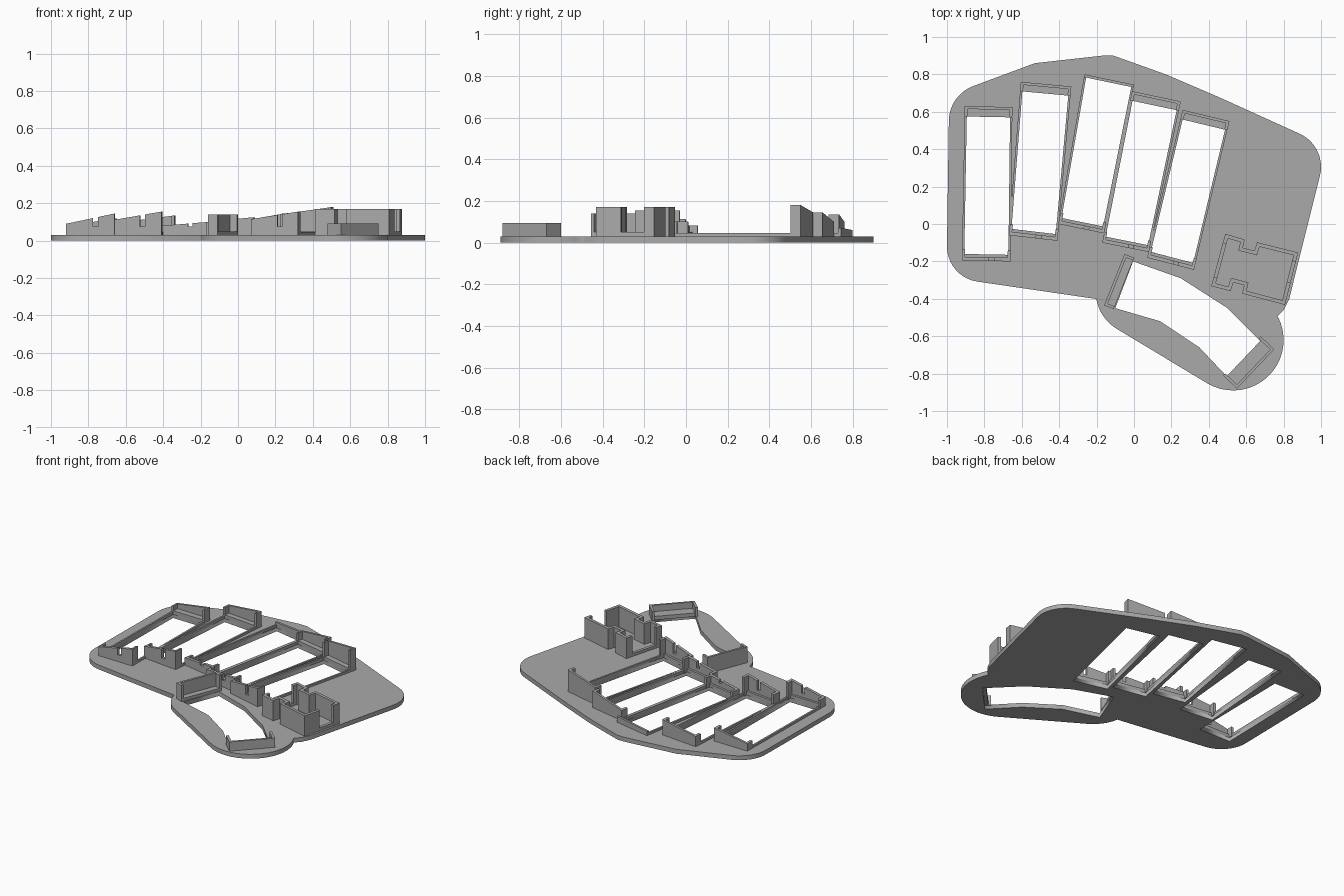
import bpy
import bmesh
from math import cos, sin, radians
from mathutils import Vector

cube = bpy.data.objects.get("Cube")
if cube:
    bpy.data.objects.remove(cube)

grey = bpy.data.materials.new("plain grey")
grey.use_nodes = True
grey.diffuse_color = (.4, .4, .4, 1)
grey.node_tree.nodes["Principled BSDF"].inputs["Base Color"].default_value = (.4, .4, .4, 1)

BASE = .03  # plate thickness


def add_prism(bm, points, bottom, tops):
    """Upright prism whose top corners may have different heights."""
    low = [bm.verts.new((p[0], p[1], bottom)) for p in points]
    high = [bm.verts.new((p[0], p[1], t)) for p, t in zip(points, tops)]
    bm.faces.new(low[::-1])
    bm.faces.new(high)
    count = len(points)
    for i in range(count):
        j = (i + 1) % count
        bm.faces.new((low[i], low[j], high[j], high[i]))


def finish(bm, name):
    bmesh.ops.recalc_face_normals(bm, faces=bm.faces)
    mesh = bpy.data.meshes.new(name)
    bm.to_mesh(mesh)
    bm.free()
    mesh.materials.append(grey)
    obj = bpy.data.objects.new(name, mesh)
    bpy.context.collection.objects.link(obj)


def bracket(name, a, b, side, za, zb, depth, tab, wall=.015, notch=None, ledge=.05):
    """U-shaped holder: wall from a to b, end tabs and a ledge toward side."""
    a, b = Vector(a), Vector(b)
    along = b - a
    unit = along.normalized()
    inward = Vector((-unit.y, unit.x)) * side
    bm = bmesh.new()

    def block(s, t, d0, d1, cap=None):
        p, q = a + along * s, a + along * t
        zp, zq = za + (zb - za) * s, za + (zb - za) * t
        if cap:
            zp = zq = cap
        corners = (p + inward * d0, q + inward * d0, q + inward * d1, p + inward * d1)
        add_prism(bm, corners, BASE - .005, (zp, zq, zq, zp))

    if notch:
        block(0, notch, 0, wall)
        block(notch, notch + .1, 0, wall, .075)
        block(notch + .1, 1, 0, wall)
    else:
        block(0, 1, 0, wall)
    end = .016 / along.length
    block(0, end, wall, tab)
    block(1 - end, 1, wall, tab)
    block(end, 1 - end, wall, depth, ledge)
    finish(bm, name)


def arc(x, y, r, start, stop, steps=10):
    angles = [radians(start + (stop - start) * i / steps) for i in range(steps + 1)]
    return [(x + r * cos(t), y + r * sin(t)) for t in angles]


# Columns: back left, back right, front left, front right corners,
# back wall heights, front wall heights, depth of back ledge
columns = [
    ((-.905, .63), (-.65, .625), (-.92, -.195), (-.66, -.2), (.08, .12), (.09, .145), .055),
    ((-.605, .76), (-.335, .735), (-.67, -.06), (-.41, -.09), (.1, .135), (.11, .155), .05),
    ((-.265, .8), (0, .745), (-.405, 0), (-.16, -.05), (.06, .07), (.08, .1), .014),
    ((-.01, .71), (.25, .655), (-.17, -.1), (.08, -.15), (.1, .145), (.1, .125), .05),
    ((.26, .61), (.51, .55), (.07, -.18), (.32, -.245), (.145, .18), (.115, .155), .05),
]

holes = []
for number, (bl, br, fl, fr, back_z, front_z, depth) in enumerate(columns, 1):
    bracket(f"column_{number}_back_bracket", bl, br, -1, *back_z, depth, depth)
    bracket(f"column_{number}_front_bracket", fl, fr, 1, *front_z, .035, .06, .02, .56)

    # Opening sits inside the brackets and the two side rails
    bl, br, fl, fr = map(Vector, (bl, br, fl, fr))
    left, right = (bl - fl).normalized(), (br - fr).normalized()
    shift = (br - bl).normalized() * .012
    opening = [fl + left * .035 + shift, fr + right * .035 - shift,
               br - right * depth - shift, bl - left * depth + shift]
    holes.append(opening)
    bm = bmesh.new()
    for low, high, out in ((opening[0], opening[3], -shift), (opening[1], opening[2], shift)):
        add_prism(bm, (low, high, high + out, low + out), BASE - .005, [.045] * 4)
    finish(bm, f"column_{number}_side_rails")

# Curved thumb opening
holes.append([(-.1, -.45), (.14, -.52), (.35, -.66), (.51, -.83),
              (.69, -.64), (.5, -.45), (.25, -.29), (-.005, -.2)])

# Base plate outline, clockwise from the left
outline = arc(-.79, .55, .2, 180, 112)
outline += [(-.53, .86), (-.17, .9), (-.11, .9), (.17, .8), (.45, .68)]
outline += arc(.805, .305, .195, 66, -15)
outline += [(.83, -.4), (.8, -.46), (.77, -.49)]
outline += arc(.53, -.62, .27, 28, -122, 18)
outline += arc(.03, -.36, .235, 238, 190)
outline += arc(-.81, -.12, .19, 262, 180)

curve = bpy.data.curves.new("base_plate", "CURVE")
curve.dimensions = "2D"
curve.fill_mode = "BOTH"
curve.extrude = BASE / 2
for loop in [outline] + holes:
    spline = curve.splines.new("POLY")
    spline.points.add(len(loop) - 1)
    for point, (x, y) in zip(spline.points, loop):
        point.co = (x, y, 0, 1)
    spline.use_cyclic_u = True
curve.materials.append(grey)
plate = bpy.data.objects.new("base_plate", curve)
plate.location.z = BASE / 2
bpy.context.collection.objects.link(plate)
bpy.ops.object.select_all(action="DESELECT")
plate.select_set(True)
bpy.context.view_layer.objects.active = plate
bpy.ops.object.convert(target="MESH")

# Thumb brackets
bracket("thumb_inner_bracket", (-.16, -.435), (-.05, -.16), -1, .14, .14, .055, .055)
bracket("thumb_outer_bracket", (.55, -.88), (.75, -.67), 1, .093, .093, .085, .1)


# Controller holder: back and front walls with a notch, low rims at the ends
def wall_path(name, path, height):
    bm = bmesh.new()
    for p, q in zip(path, path[1:]):
        p, q = Vector(p), Vector(q)
        unit = (q - p).normalized() * .01
        across = Vector((-unit.y, unit.x))
        p, q = p - unit, q + unit
        add_prism(bm, (p - across, q - across, q + across, p + across),
                  BASE - .005, [height] * 4)
    finish(bm, name)


back_left, back_right = (.495, -.065), (.865, -.16)
front_left, front_right = (.425, -.325), (.8, -.42)
wall_path("holder_back_wall", [(.487, -.095), back_left, (.58, -.09), (.57, -.135), (.65, -.155),
                               (.665, -.11), back_right, (.858, -.19)], .17)
wall_path("holder_front_wall", [(.433, -.295), front_left, (.51, -.347), (.525, -.3), (.6, -.32),
                                (.59, -.365), front_right, (.825, -.32)], .17)
wall_path("holder_left_rim", [front_left, back_left], .05)
wall_path("holder_right_rim", [front_right, back_right], .05)
